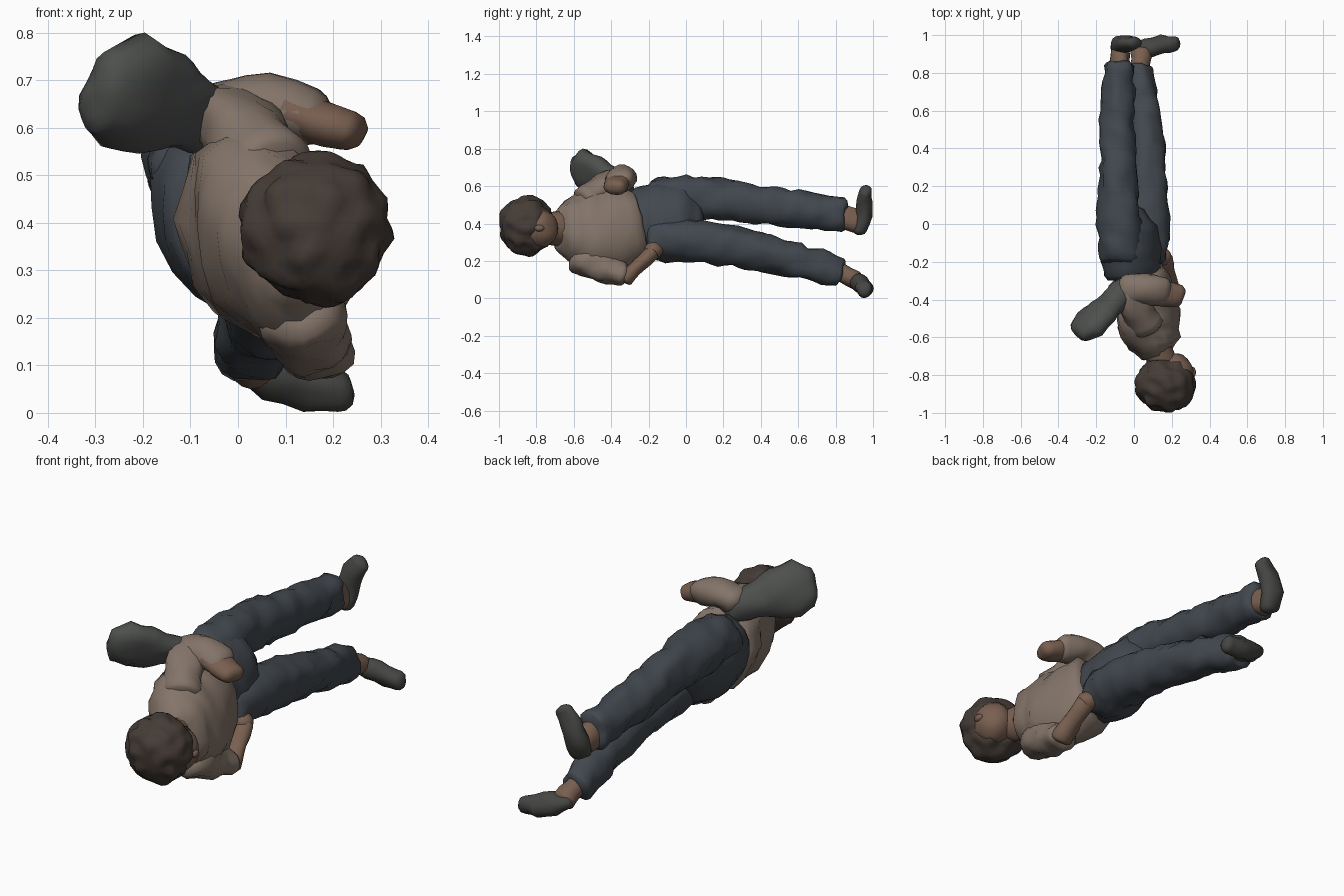
import bpy, bmesh, math
from mathutils import Vector, noise

def material(name, r, g, b):
    m = bpy.data.materials.new(name)
    m.diffuse_color = (r, g, b, 1)
    return m

DENIM = material("denim", 0.055, 0.065, 0.078)
SHIRT = material("shirt", 0.23, 0.175, 0.14)
SKIN = material("skin", 0.19, 0.115, 0.08)
HAIR = material("hair", 0.06, 0.045, 0.037)
SHOE = material("shoe", 0.06, 0.06, 0.056)
BAG = material("bag", 0.075, 0.08, 0.075)

def finish(name, bm, mat, rough, freq):
    """Crumple the surface a little and make the object."""
    bm.normal_update()
    moves = [(v, v.normal * noise.noise(v.co * freq) * rough) for v in bm.verts]
    for v, d in moves:
        v.co += d
    me = bpy.data.meshes.new(name)
    bm.to_mesh(me)
    bm.free()
    for p in me.polygons:
        p.use_smooth = True
    me.materials.append(mat)
    ob = bpy.data.objects.new(name, me)
    bpy.context.collection.objects.link(ob)
    return ob

def tube(name, stations, mat, hint=(0, 0, 1), cap=0.5, rough=0.014, freq=14, sides=18):
    """Loft ellipses (x, y, z, side radius, hint radius) with rounded ends."""
    # resample so the folds have enough vertices
    pts = []
    for s, e in zip(stations, stations[1:]):
        n = max(1, round((Vector(e[:3]) - Vector(s[:3])).length / 0.04))
        pts += [[a + (b - a) * i / n for a, b in zip(s, e)] for i in range(n)]
    pts.append(list(stations[-1]))

    def ends(p, q):
        t = (Vector(p[:3]) - Vector(q[:3])).normalized()
        out = []
        for ang in (28, 55, 80):
            c, s = math.cos(math.radians(ang)), math.sin(math.radians(ang))
            co = Vector(p[:3]) + t * s * cap * min(p[3], p[4])
            out.append([*co, p[3] * c, p[4] * c])
        return out

    pts = ends(pts[0], pts[1])[::-1] + pts + ends(pts[-1], pts[-2])
    bm = bmesh.new()
    rings = []
    for i, p in enumerate(pts):
        t = Vector(pts[min(i + 1, len(pts) - 1)][:3]) - Vector(pts[max(i - 1, 0)][:3])
        t.normalize()
        v = Vector(hint)
        v = (v - t * v.dot(t)).normalized()
        u = t.cross(v)
        rings.append([bm.verts.new(Vector(p[:3]) + u * p[3] * math.cos(a) + v * p[4] * math.sin(a))
                      for a in (2 * math.pi * k / sides for k in range(sides))])
    for r, s in zip(rings, rings[1:]):
        for k in range(sides):
            bm.faces.new((r[k], r[(k + 1) % sides], s[(k + 1) % sides], s[k]))
    bm.faces.new(rings[0])
    bm.faces.new(rings[-1])
    bmesh.ops.recalc_face_normals(bm, faces=bm.faces)
    return finish(name, bm, mat, rough, freq)

def ball(name, center, radii, mat, rough=0.01, freq=14, sub=3):
    bm = bmesh.new()
    bmesh.ops.create_icosphere(bm, subdivisions=sub, radius=1)
    for v in bm.verts:
        v.co = Vector([c + r * x for c, r, x in zip(center, radii, v.co)])
    return finish(name, bm, mat, rough, freq)

# Head: curly hair, face, nose, neck
ball("hair", (0.168, -0.85, 0.39), (0.155, 0.146, 0.158), HAIR, 0.024, 18, 4)
ball("face", (0.215, -0.79, 0.375), (0.102, 0.105, 0.105), SKIN)
ball("nose", (0.312, -0.785, 0.375), (0.016, 0.028, 0.018), SKIN, 0, 1, 2)
tube("neck", [(0.17, -0.76, 0.375, 0.07, 0.08), (0.11, -0.64, 0.37, 0.08, 0.10)], SKIN)

# Trunk, leaning back at the upper side
LEAN = (-0.35, 0, 1)
tube("shirt_body", [(0.12, -0.69, 0.36, 0.075, 0.10), (0.105, -0.63, 0.365, 0.13, 0.18),
                    (0.075, -0.52, 0.365, 0.16, 0.24), (0.06, -0.40, 0.37, 0.16, 0.24),
                    (0.025, -0.28, 0.40, 0.155, 0.20)], SHIRT, LEAN, 0.2, 0.03)
tube("hips", [(-0.01, -0.26, 0.41, 0.145, 0.185), (-0.02, -0.14, 0.415, 0.16, 0.215),
              (-0.015, 0.0, 0.43, 0.135, 0.19), (-0.01, 0.07, 0.43, 0.07, 0.10)], DENIM, LEAN, 0.3)

# Trouser legs
tube("upper_leg", [(-0.07, -0.18, 0.53, 0.115, 0.105), (-0.075, 0.0, 0.54, 0.122, 0.115),
                   (-0.085, 0.3, 0.515, 0.098, 0.108), (-0.088, 0.55, 0.48, 0.09, 0.10),
                   (-0.08, 0.84, 0.45, 0.08, 0.095)], DENIM, cap=0.3, rough=0.022)
tube("lower_leg", [(0.05, -0.18, 0.32, 0.125, 0.115), (0.065, 0.0, 0.315, 0.125, 0.117),
                   (0.07, 0.3, 0.27, 0.1, 0.11), (0.055, 0.55, 0.21, 0.09, 0.095),
                   (0.03, 0.82, 0.135, 0.08, 0.08)], DENIM, cap=0.3, rough=0.022)

# Ankles and shoes
tube("upper_ankle", [(-0.075, 0.83, 0.44, 0.055, 0.065), (-0.07, 0.91, 0.42, 0.05, 0.065)], SKIN)
tube("lower_ankle", [(0.035, 0.81, 0.14, 0.05, 0.055), (0.035, 0.91, 0.1, 0.05, 0.052)], SKIN)
tube("upper_shoe", [(-0.075, 0.93, 0.37, 0.05, 0.035), (-0.065, 0.945, 0.44, 0.055, 0.05),
                    (-0.035, 0.957, 0.52, 0.055, 0.042), (0.0, 0.96, 0.572, 0.048, 0.033)],
     SHOE, (0, 1, 0), 0.8)
tube("lower_shoe", [(0.015, 0.915, 0.10, 0.04, 0.035), (0.07, 0.93, 0.078, 0.05, 0.052),
                    (0.15, 0.95, 0.055, 0.052, 0.052), (0.215, 0.955, 0.047, 0.042, 0.044)],
     SHOE, (0, 0, 1), 0.8)

# Raised arm folded across the waist
tube("upper_sleeve", [(0.07, -0.54, 0.52, 0.09, 0.08), (0.01, -0.43, 0.60, 0.09, 0.08),
                      (-0.03, -0.35, 0.63, 0.085, 0.075)], SHIRT, rough=0.02)
tube("upper_forearm", [(-0.04, -0.345, 0.635, 0.08, 0.065), (0.06, -0.345, 0.65, 0.085, 0.066),
                       (0.15, -0.355, 0.625, 0.075, 0.063)], SHIRT, cap=0.7)
tube("upper_hand", [(0.10, -0.36, 0.64, 0.07, 0.055), (0.23, -0.375, 0.59, 0.06, 0.045)], SKIN, cap=0.8)

# Broad soft bag carried behind the raised arm
tube("bag", [(-0.275, -0.565, 0.675, 0.055, 0.10), (-0.235, -0.53, 0.672, 0.072, 0.128),
             (-0.17, -0.465, 0.655, 0.07, 0.108), (-0.10, -0.39, 0.635, 0.06, 0.08),
             (-0.04, -0.33, 0.61, 0.06, 0.07)], BAG, (0, -0.5, 0.85), 0.8, rough=0.018)

# Lower arm with the hand on the hip
tube("lower_sleeve", [(0.13, -0.57, 0.22, 0.09, 0.09), (0.15, -0.44, 0.165, 0.09, 0.085),
                      (0.165, -0.34, 0.13, 0.075, 0.07)], SHIRT, rough=0.02)
tube("lower_forearm", [(0.175, -0.325, 0.11, 0.055, 0.047), (0.17, -0.25, 0.18, 0.05, 0.04),
                       (0.155, -0.18, 0.245, 0.045, 0.037)], SKIN)
ball("lower_hand", (0.145, -0.17, 0.26), (0.05, 0.05, 0.045), SKIN)
